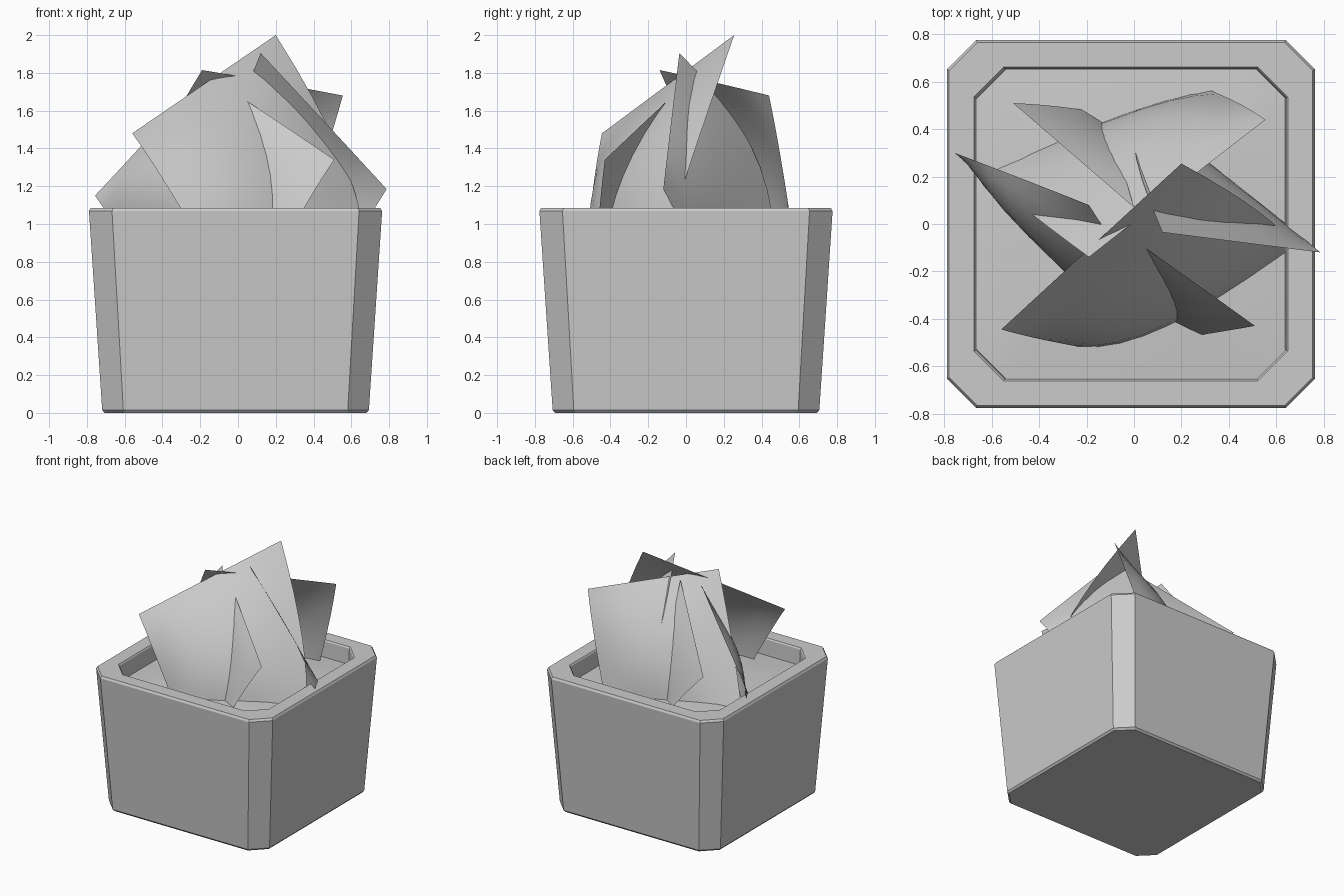
import bpy
import bmesh
from mathutils import Vector

if "Cube" in bpy.data.objects:
    bpy.data.objects.remove(bpy.data.objects["Cube"])

CX = -0.013  # pot axis sits slightly left of the leaf mass


def finish(bm, name, smooth=False):
    mesh = bpy.data.meshes.new(name)
    bm.to_mesh(mesh)
    bm.free()
    obj = bpy.data.objects.new(name, mesh)
    bpy.context.collection.objects.link(obj)
    for p in mesh.polygons:
        p.use_smooth = smooth
    return obj


def octagon(bm, half, cut, z):
    """Ring of a square with chamfered corners."""
    a, b = half, half - cut
    pts = [(b, -a), (a, -b), (a, b), (b, a), (-b, a), (-a, b), (-a, -b), (-b, -a)]
    return [bm.verts.new((x + CX, y, z)) for x, y in pts]


def bridge(bm, r1, r2):
    n = len(r1)
    for i in range(n):
        j = (i + 1) % n
        bm.faces.new((r1[i], r1[j], r2[j], r2[i]))


# Pot: tapered chamfered box with a rim and an inner wall
bm = bmesh.new()
profile = [(0.693, 0.107, 0), (0.706, 0.112, 0.015), (0.776, 0.122, 1.068),
           (0.767, 0.119, 1.085), (0.662, 0.125, 1.085), (0.655, 0.122, 1.074),
           (0.648, 0.122, 0.85)]
rings = [octagon(bm, *p) for p in profile]
for r1, r2 in zip(rings, rings[1:]):
    bridge(bm, r1, r2)
bm.faces.new(rings[0][::-1])
bm.faces.new(rings[-1])
finish(bm, "pot")

# Soil: slightly domed sheet inside the rim
bm = bmesh.new()
rings = [octagon(bm, *p) for p in
         [(0.652, 0.122, 0.95), (0.45, 0.1, 0.975), (0.2, 0.06, 0.99)]]
for r1, r2 in zip(rings, rings[1:]):
    bridge(bm, r1, r2)
bm.faces.new(rings[-1])
finish(bm, "soil", True)


def quad(p, t):
    """Quadratic curve through three points."""
    a, b, c = (Vector(v) for v in p)
    return a * (2 * t - 1) * (t - 1) + b * 4 * t * (1 - t) + c * t * (2 * t - 1)


def leaf(name, rows, n=8):
    """Curved leaf sheet through a 3 x 3 grid of points, top row first."""
    bm = bmesh.new()
    grid = [[bm.verts.new(quad([quad([r[c] for r in rows], j / n) for c in range(3)], i / n))
             for i in range(n + 1)] for j in range(n + 1)]
    for j in range(n):
        for i in range(n):
            bm.faces.new((grid[j][i], grid[j + 1][i], grid[j + 1][i + 1], grid[j][i + 1]))
    bm.normal_update()
    # Face the sheet away from the plant's middle
    if sum(f.normal.xy.dot(f.calc_center_median().xy) for f in bm.faces) < 0:
        bmesh.ops.reverse_faces(bm, faces=bm.faces[:])
    finish(bm, name, True)


# Large leaves, front and back
leaf("front_leaf", [
    [(-.56, -.445, 1.48), (-.18, -.095, 1.74), (.2, .255, 2.0)],
    [(-.40, -.485, 1.24), (.06, -.34, 1.35), (.53, .05, 1.4)],
    [(-.22, -.52, .94), (.15, -.43, .94), (.67, -.1, .94)]])
leaf("back_leaf", [
    [(.555, .44, 1.68), (.18, .15, 1.75), (-.19, -.14, 1.815)],
    [(.45, .505, 1.33), (0, .38, 1.36), (-.43, .04, 1.39)],
    [(.32, .565, .94), (-.08, .45, .94), (-.64, .21, .94)]])

# Side leaves
leaf("right_leaf", [
    [(.12, -.035, 1.905), (.455, -.078, 1.545), (.787, -.12, 1.185)],
    [(0, .34, 1.42), (.42, .12, 1.26), (.715, -.06, 1.07)],
    [(.08, .46, .94), (.33, .25, .94), (.63, .01, .94)]])
leaf("left_leaf", [
    [(-.19, .08, 1.77), (-.47, .19, 1.46), (-.757, .3, 1.15)],
    [(-.02, -.27, 1.42), (-.42, -.05, 1.26), (-.69, .24, 1.05)],
    [(-.1, -.45, .94), (-.3, -.18, .94), (-.63, .18, .94)]])

# Small leaves growing through the large ones
leaf("small_front_leaf", [
    [(.025, -.085, 1.665), (.27, -.258, 1.503), (.51, -.43, 1.34)],
    [(.14, -.29, 1.33), (.27, -.375, 1.26), (.395, -.45, 1.16)],
    [(.13, -.40, .94), (.2, -.435, .94), (.27, -.47, .94)]])
leaf("small_back_leaf", [
    [(0, .07, 1.76), (-.255, .29, 1.525), (-.51, .51, 1.29)],
    [(-.07, .31, 1.35), (-.21, .40, 1.25), (-.36, .5, 1.13)],
    [(-.1, .41, .94), (-.15, .445, .94), (-.2, .48, .94)]])
